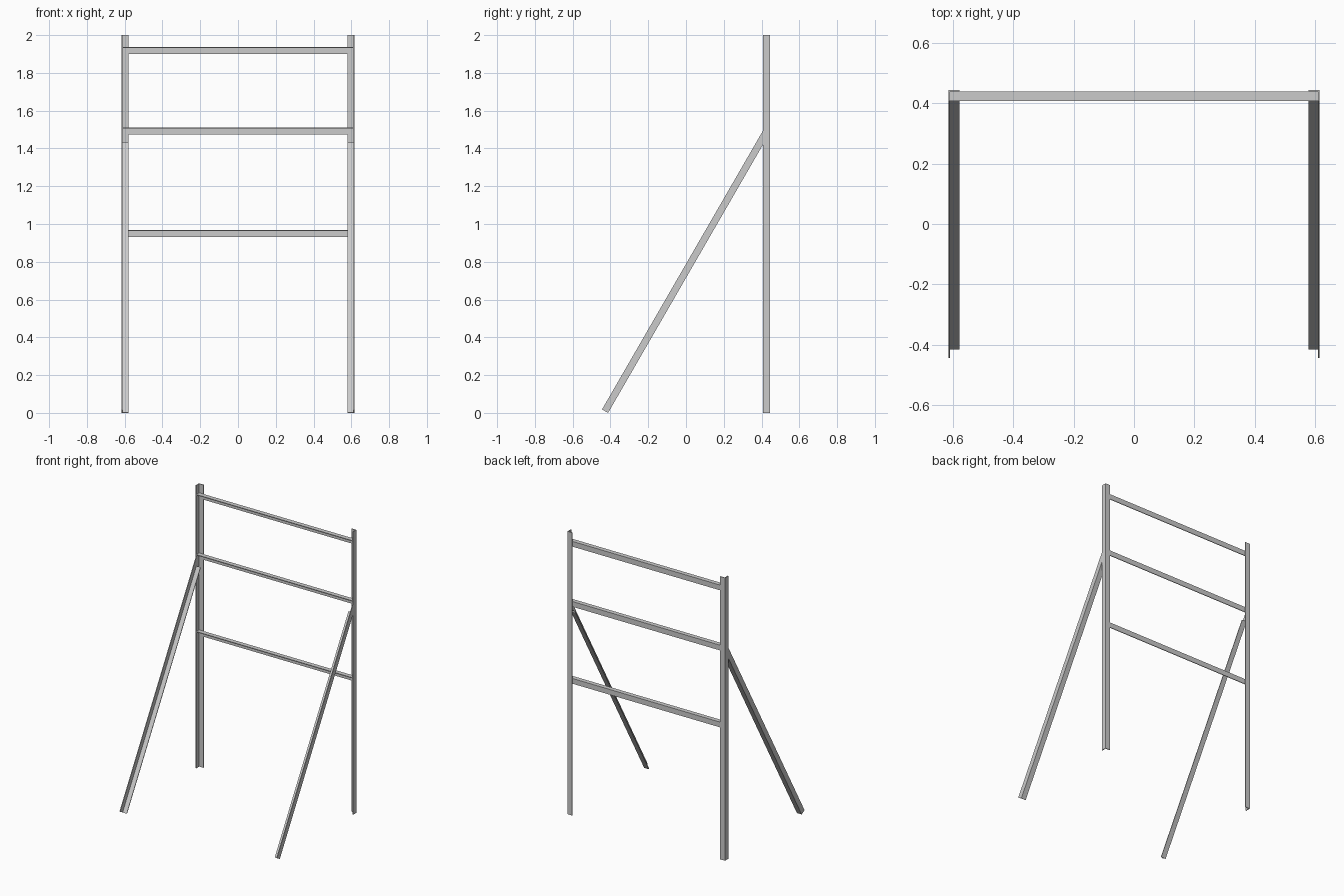
import bpy
from mathutils import Vector

cube = bpy.data.objects.get("Cube")
if cube:
    bpy.data.objects.remove(cube, do_unlink=True)

LEG, T = 0.037, 0.005            # angle-iron leg width and thickness
HALF_X, BACK_Y = 0.616, 0.4445   # outer faces of the frame
FRONT_Y = BACK_Y - LEG

steel = bpy.data.materials.new("grey steel")
steel.use_nodes = True
colour = (0.6, 0.6, 0.6, 1)
steel.diffuse_color = colour
steel.node_tree.nodes["Principled BSDF"].inputs["Base Color"].default_value = colour


def angle_iron(name, corner, u, v, along, end):
    """L section with its corner at a point and legs along u and v.
    end(p) gives the distance to the far end for a section point."""
    corner, u, v, along = (Vector(a) for a in (corner, u, v, along))
    section = [(0, 0), (LEG, 0), (LEG, T), (T, T), (T, LEG), (0, LEG)]
    near = [corner + u * a + v * b for a, b in section]
    far = [p + along * end(p) for p in near]
    n = len(section)
    faces = [(i, (i + 1) % n, (i + 1) % n + n, i + n) for i in range(n)]
    faces += [tuple(reversed(range(n))), tuple(range(n, 2 * n))]
    if u.cross(v).dot(along) < 0:
        faces = [f[::-1] for f in faces]
    mesh = bpy.data.meshes.new(name)
    mesh.from_pydata(near + far, [], faces)
    mesh.materials.append(steel)
    obj = bpy.data.objects.new(name, mesh)
    bpy.context.collection.objects.link(obj)
    return obj


# Posts and sloping braces, one pair per side
slope = Vector((0, 0.5, 0.866))
across = Vector((0, -0.866, 0.5))
for side, s in (("left", 1), ("right", -1)):
    inward = (-s, 0, 0)
    angle_iron(side + "_post", (s * HALF_X, BACK_Y, 0), inward, (0, -1, 0),
               (0, 0, 1), lambda p: 2)
    # The brace is cut upright where it meets the post
    angle_iron(side + "_brace", (s * HALF_X, -0.4125, 0), inward, across,
               slope, lambda p: (FRONT_Y - p.y) / slope.y)

# Cross rails, nested inside the post corners with the flat leg on top
for name, top in (("top", 1.936), ("middle", 1.511), ("lower", 0.967)):
    half = HALF_X - T
    rail = angle_iron(name + "_rail", (-half, BACK_Y - T, top), (0, -1, 0),
                      (0, 0, -1), (1, 0, 0), lambda p: 2 * half)
    # Trim the flat leg flush with the post fronts
    for vert in rail.data.vertices:
        vert.co.y = max(vert.co.y, FRONT_Y)
